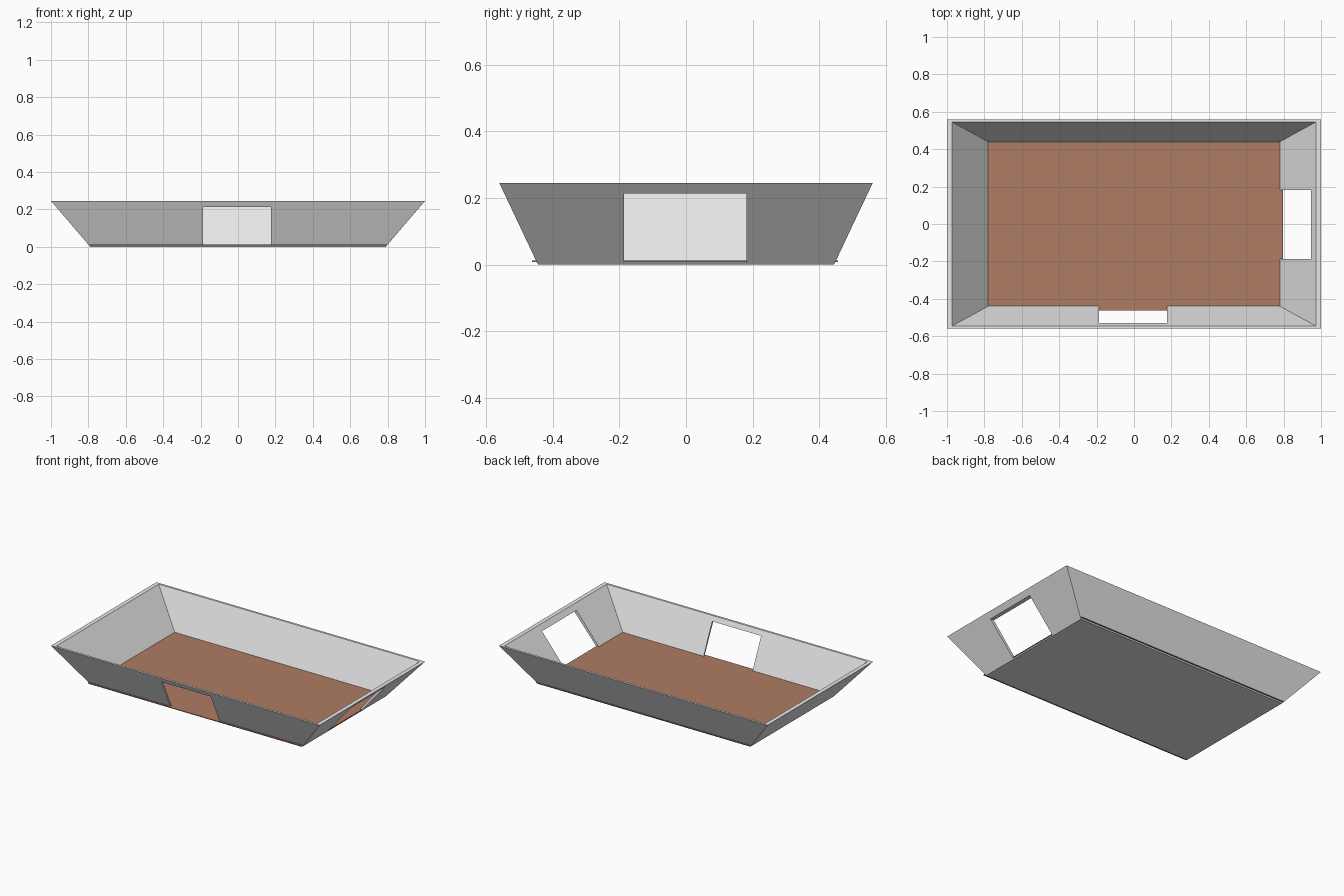
import bpy, bmesh

if "Cube" in bpy.data.objects:
    bpy.data.objects.remove(bpy.data.objects["Cube"])

def material(name, rgb):
    m = bpy.data.materials.new(name)
    m.diffuse_color = (*rgb, 1)
    m.use_nodes = True
    m.node_tree.nodes["Principled BSDF"].inputs["Base Color"].default_value = m.diffuse_color
    return m

gray = material("light_gray", (0.8, 0.8, 0.8))
brown = material("brown", (0.42, 0.2, 0.127))

def finish(name, bm, mat):
    bmesh.ops.recalc_face_normals(bm, faces=bm.faces)
    me = bpy.data.meshes.new(name)
    bm.to_mesh(me)
    bm.free()
    ob = bpy.data.objects.new(name, me)
    bpy.context.collection.objects.link(ob)
    me.materials.append(mat)
    return ob

def ring(bm, x, y, z):
    return [bm.verts.new((sx * x, sy * y, z)) for sx, sy in ((-1, -1), (1, -1), (1, 1), (-1, 1))]

def box(name, lo, hi, mat):
    bm = bmesh.new()
    bmesh.ops.create_cube(bm, size=1)
    for v in bm.verts:
        v.co = [lo[i] if v.co[i] < 0 else hi[i] for i in range(3)]
    return finish(name, bm, mat)

# Flared open tray: outer and inner skins joined at the rim
bm = bmesh.new()
rings = [ring(bm, *p) for p in ((0.79, 0.444, 0), (1, 0.56, 0.245),
                                (0.972, 0.545, 0.245), (0.775, 0.437, 0.007))]
for a, b in zip(rings, rings[1:]):
    for i in range(4):
        j = (i + 1) % 4
        bm.faces.new((a[i], a[j], b[j], b[i]))
bm.faces.new(rings[0])
bm.faces.new(rings[-1])
walls = finish("walls", bm, gray)

# Door openings in the front and right walls
cutters = [box("front_door_cutter", (-0.188, -0.7, 0.006), (0.177, -0.40, 0.213), gray),
           box("right_door_cutter", (0.74, -0.186, 0.006), (1.2, 0.181, 0.213), gray)]
bpy.context.view_layer.objects.active = walls
for c in cutters:
    mod = walls.modifiers.new("door", 'BOOLEAN')
    mod.operation = 'DIFFERENCE'
    mod.solver = 'EXACT'
    mod.object = c
    bpy.ops.object.modifier_apply(modifier=mod.name)
for c in cutters:
    bpy.data.objects.remove(c)

# Floor plate, slightly wider than the tray base
box("floor", (-0.795, -0.462, 0.008), (0.796, 0.456, 0.013), brown)
